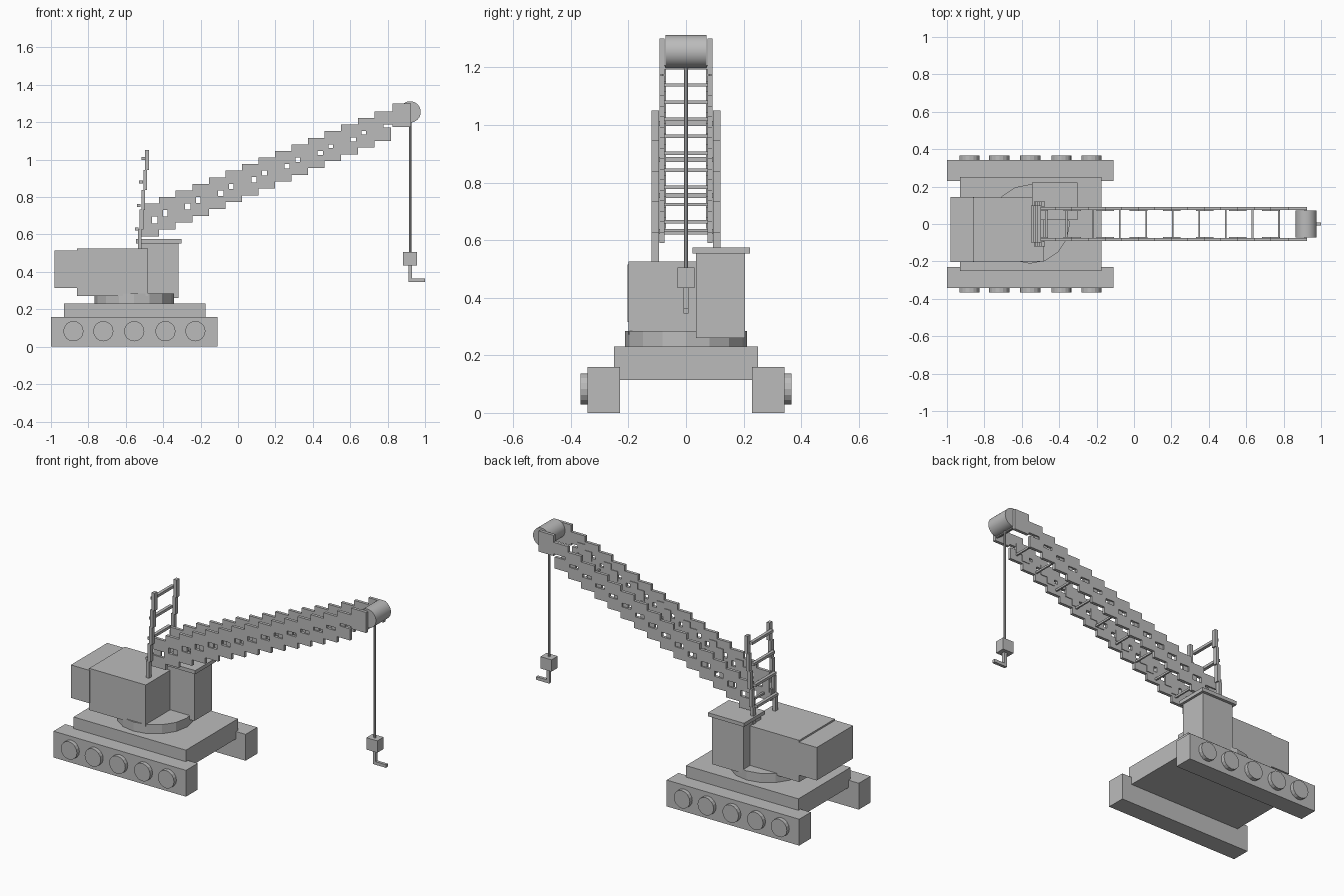
import bpy
import math

cube = bpy.data.objects.get("Cube")
if cube:
    bpy.data.objects.remove(cube, do_unlink=True)

grey = bpy.data.materials.new("plain grey")
grey.use_nodes = True
COLOUR = (0.5, 0.5, 0.5, 1)
grey.diffuse_color = COLOUR
grey.node_tree.nodes["Principled BSDF"].inputs["Base Color"].default_value = COLOUR


def box(name, x, y, z):
    """Box from (low, high) pairs on each axis."""
    bpy.ops.mesh.primitive_cube_add(size=1, location=[sum(a) / 2 for a in (x, y, z)])
    ob = bpy.context.object
    ob.name = name
    ob.scale = [a[1] - a[0] for a in (x, y, z)]
    bpy.ops.object.transform_apply(location=False, rotation=False, scale=True)
    ob.data.materials.append(grey)
    return ob


def side_boxes(name, x, y, z):
    """A box on the left side and its mirror on the right."""
    box("left_" + name, x, y, z)
    box("right_" + name, x, (-y[1], -y[0]), z)


def cylinder(name, loc, radius, depth, sides, along_y=False):
    bpy.ops.mesh.primitive_cylinder_add(
        vertices=sides, radius=radius, depth=depth, location=loc,
        rotation=(math.pi / 2 if along_y else 0, 0, 0))
    ob = bpy.context.object
    ob.name = name
    ob.data.materials.append(grey)
    return ob


# Undercarriage: tracks, wheels, chassis and turntable
side_boxes("track", (-1, -0.11), (0.23, 0.342), (0, 0.16))
for i, x in enumerate((-0.88, -0.72, -0.555, -0.388, -0.228)):
    for side, s in (("left", 1), ("right", -1)):
        cylinder(f"{side}_wheel_{i}", (x, s * 0.343, 0.083), 0.054, 0.046, 16, True)
box("chassis", (-0.93, -0.175), (-0.25, 0.25), (0.115, 0.23))
cylinder("turntable", (-0.555, 0, 0.255), 0.212, 0.06, 16)

# Upper body, counterweight and cab
box("engine_house", (-0.86, -0.48), (-0.2, 0.142), (0.272, 0.525))
box("counterweight", (-0.98, -0.855), (-0.204, 0.145), (0.315, 0.515))
box("cab", (-0.53, -0.318), (0.035, 0.205), (0.26, 0.557))
box("cab_roof", (-0.545, -0.303), (0.022, 0.222), (0.553, 0.575))

# Stepped mast frame with rungs
STEPS = 5
for i in range(STEPS):
    x, z = -0.535 + 0.0095 * i, 0.52 + 0.106 * i
    side_boxes(f"mast_post_{i}", (x, x + 0.02), (0.093, 0.119), (z, z + 0.107))
for i in range(4):
    x, z = -0.545 + 0.011 * i, 0.63 + 0.125 * i
    box(f"mast_rung_{i}", (x - 0.005, x + 0.014), (-0.1, 0.1), (z - 0.008, z + 0.008))

# Boom: stepped upper and lower chords joined by short lattice pieces
PITCH = 0.0885
for i in range(15):
    x = -0.51 + PITCH * i
    top, bottom = 0.765 + 0.0352 * i, 0.59 + 0.0365 * i
    side_boxes(f"upper_chord_{i}", (x, x + PITCH + 0.02), (0.074, 0.092), (top - 0.07, top))
    side_boxes(f"lower_chord_{i}", (x - 0.01, x + PITCH), (0.074, 0.092), (bottom, bottom + 0.07))
    shift = PITCH * 0.5 * (i % 2)
    side_boxes(f"lattice_{i}", (x + shift, x + shift + 0.05), (0.07, 0.084),
               (bottom + 0.05, top - 0.05))
side_boxes("boom_end", (0.825, 0.925), (0.074, 0.092), (1.175, 1.3))

# Cross rungs between the boom sides
for i in range(10):
    x = -0.36 + 0.1418 * i
    z = 0.815 + 0.418 * x
    box(f"boom_rung_{i}", (x - 0.005, x + 0.005), (-0.08, 0.08), (z - 0.006, z + 0.006))
box("boom_foot_rung", (-0.475, -0.462), (-0.08, 0.08), (0.62, 0.632))

# Pulley, cable and hook
pulley = cylinder("pulley", (0.92, 0, 1.255), 0.057, 0.144, 32, True)
bpy.ops.object.shade_smooth_by_angle()
cylinder("cable", (0.92, 0, 0.85), 0.007, 0.72, 8)
box("hook_block", (0.883, 0.957), (-0.03, 0.03), (0.433, 0.505))
box("hook_shank", (0.912, 0.931), (-0.009, 0.009), (0.345, 0.44))
box("hook_tip", (0.912, 1.0), (-0.009, 0.009), (0.345, 0.364))
